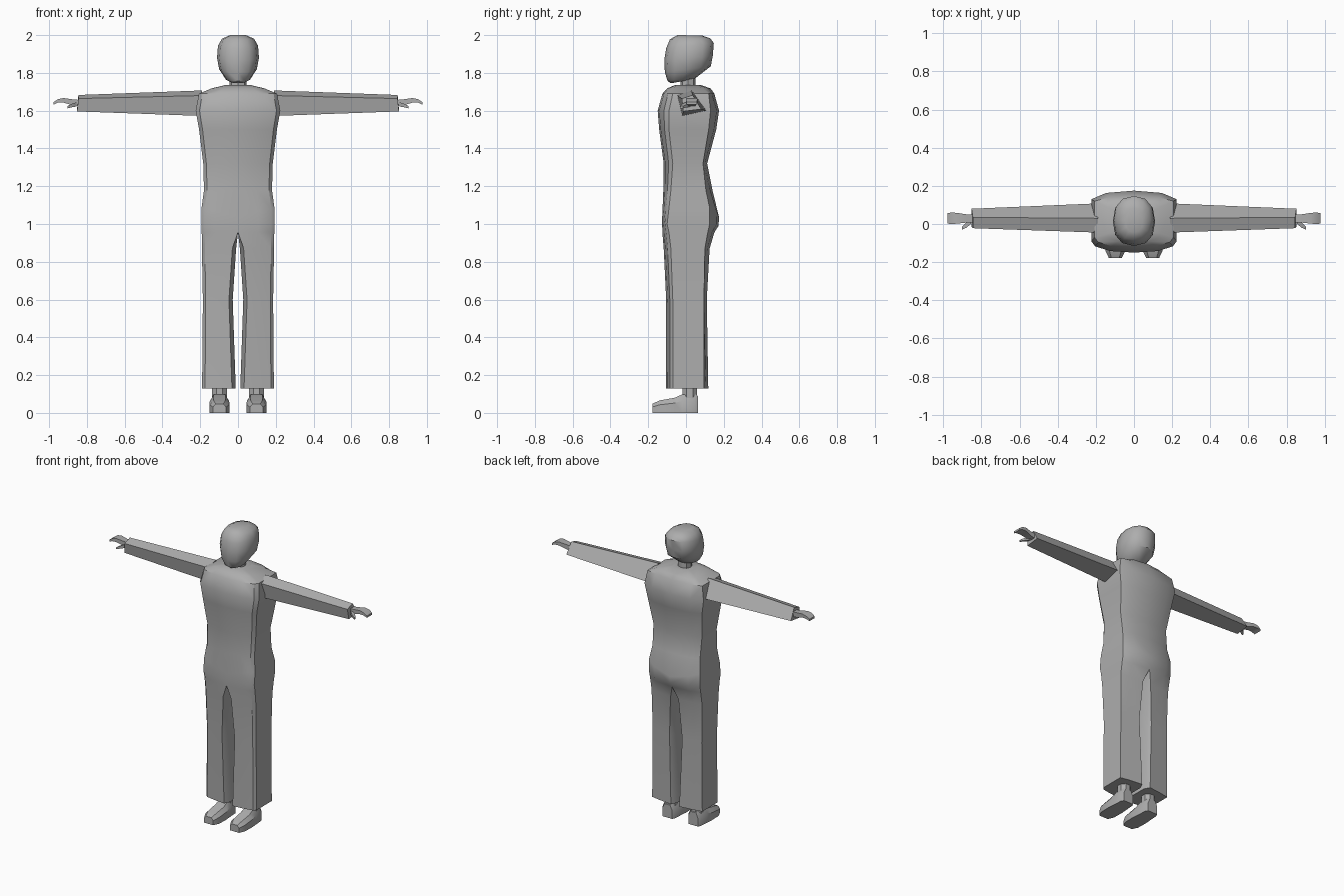
import bpy, bmesh, math

if "Cube" in bpy.data.objects:
    bpy.data.objects.remove(bpy.data.objects["Cube"])

grey = bpy.data.materials.new("plain_grey")
grey.diffuse_color = (0.42, 0.42, 0.42, 1)
grey.use_nodes = True
grey.node_tree.nodes["Principled BSDF"].inputs["Base Color"].default_value = grey.diffuse_color


def loft(name, rings, angle=30, mirror=True, cap=True, closed=None):
    """Skin a list of rings; closed(i) tells if band i joins last point to first."""
    bm = bmesh.new()
    vs = [[bm.verts.new(p) for p in r] for r in rings]
    n = len(rings[0])
    for i in range(len(rings) - 1):
        m = n if closed is None or closed(i) else n - 1
        for j in range(m):
            k = (j + 1) % n
            bm.faces.new((vs[i][j], vs[i][k], vs[i + 1][k], vs[i + 1][j]))
    if cap:
        bm.faces.new(vs[0])
        bm.faces.new(vs[-1])
    if mirror:  # mirrored half, welded on the centre plane
        geo = bm.verts[:] + bm.edges[:] + bm.faces[:]
        bmesh.ops.mirror(bm, geom=geo, axis='X', merge_dist=-1)
    bmesh.ops.remove_doubles(bm, verts=bm.verts, dist=0.0005)
    # drop the internal walls left on the centre plane
    inner = [f for f in bm.faces if all(abs(v.co.x) < 1e-4 for v in f.verts)]
    bmesh.ops.delete(bm, geom=inner, context='FACES')
    bmesh.ops.recalc_face_normals(bm, faces=bm.faces)
    me = bpy.data.meshes.new(name)
    bm.to_mesh(me)
    bm.free()
    ob = bpy.data.objects.new(name, me)
    bpy.context.collection.objects.link(ob)
    me.materials.append(grey)
    bpy.ops.object.select_all(action='DESELECT')
    ob.select_set(True)
    bpy.context.view_layer.objects.active = ob
    bpy.ops.object.shade_smooth_by_angle(angle=math.radians(angle))
    return ob


def body_ring(z, w, front, side_f, side_b, back, inner=0.0, dz=0.0):
    """Half outline: front centre, round the side, to back centre."""
    mid = inner + (w - inner) * 0.56
    edge = inner + (w - inner) * 0.91
    return [(inner, front, z - dz), (mid, front + 0.008, z - dz * 0.4),
            (edge, front * 0.45 + side_f * 0.55, z), (w, side_f, z),
            (w, side_b, z), (mid + 0.02, back - 0.012, z - dz * 0.4),
            (inner, back, z - dz)]


# Clothed body: collar, shoulders, chest, waist, hips, then split legs
body = [
    body_ring(1.735, 0.07, -0.06, -0.03, 0.05, 0.08),
    body_ring(1.718, 0.14, -0.10, -0.05, 0.09, 0.13),
    body_ring(1.69, 0.207, -0.125, -0.07, 0.12, 0.15),
    body_ring(1.60, 0.224, -0.15, -0.09, 0.13, 0.175),
    body_ring(1.50, 0.206, -0.142, -0.09, 0.12, 0.16),
    body_ring(1.32, 0.184, -0.118, -0.07, 0.09, 0.112),
    body_ring(1.18, 0.180, -0.12, -0.08, 0.105, 0.14),
    body_ring(1.085, 0.193, -0.126, -0.09, 0.125, 0.175, dz=0.05),
    body_ring(1.00, 0.193, -0.126, -0.10, 0.125, 0.172, dz=0.01),
    body_ring(0.955, 0.192, -0.125, -0.09, 0.115, 0.15),
    body_ring(0.87, 0.191, -0.118, -0.08, 0.10, 0.125, 0.010),
    body_ring(0.60, 0.186, -0.105, -0.07, 0.095, 0.11, 0.028),
    body_ring(0.13, 0.190, -0.105, -0.07, 0.095, 0.118, 0.012),
]
# leg rings: pull the inner corners in toward the leg for a rounded inseam
for r in body[-3:]:
    x, y, z = r[0]
    r[0] = (x + 0.02, y, z)
    x, y, z = r[-1]
    r[-1] = (x + 0.02, y, z)
for r in body:  # inseam points, on the centre line above the crotch
    z = r[0][2]
    if z < 0.9:
        x = r[0][0] - 0.02
        r += [(x, 0.08, z), (x, -0.06, z)]
    else:
        r += [(0, r[6][1] * 0.7, z), (0, r[0][1] * 0.6, z)]
loft("clothed_body", body, 32)


# Head: rings tilted between a front point and a back point
def head_ring(yf, zf, yb, zb, w, n=12):
    pts = []
    for i in range(n):
        a = 2 * math.pi * i / n
        c, s = math.cos(a), math.sin(a)
        c = math.copysign(abs(c) ** 0.85, c)
        s = math.copysign(abs(s) ** 0.85, s)
        t = (1 - c) / 2
        pts.append((w * s, yf + (yb - yf) * t, zf + (zb - zf) * t))
    return pts


loft("head", [
    head_ring(-0.045, 2.0, 0.085, 1.998, 0.045),
    head_ring(-0.085, 1.978, 0.128, 1.983, 0.085),
    head_ring(-0.105, 1.93, 0.147, 1.958, 0.106),
    head_ring(-0.115, 1.87, 0.142, 1.89, 0.111),
    head_ring(-0.112, 1.805, 0.131, 1.835, 0.100),
    head_ring(-0.098, 1.757, 0.05, 1.772, 0.064),
    head_ring(-0.08, 1.745, 0.03, 1.765, 0.04),
], 40, mirror=False)

# Neck
loft("neck", [head_ring(-0.03, z, 0.05, z, 0.045, 8) for z in (1.80, 1.71)],
     30, mirror=False)

# Sleeves: four-sided tapering tubes
sleeve = [
    [(0.19, -0.045, 1.68), (0.19, 0.03, 1.707), (0.19, 0.108, 1.60), (0.19, -0.02, 1.572)],
    [(0.845, -0.022, 1.664), (0.845, 0.035, 1.683), (0.852, 0.08, 1.608), (0.852, -0.015, 1.596)],
]
loft("sleeves", sleeve, 30)


def box_ring(x, y0, y1, z0, z1):
    return [(x, y0, z0), (x, y1, z0), (x, y1, z1), (x, y0, z1)]


# Hands: wrist, palm and drooping fingers
loft("hands", [
    box_ring(0.82, 0.01, 0.05, 1.62, 1.655),
    box_ring(0.875, 0.008, 0.05, 1.628, 1.66),
    box_ring(0.925, 0.002, 0.058, 1.643, 1.667),
    box_ring(0.955, 0.0, 0.06, 1.642, 1.66),
    box_ring(0.977, 0.002, 0.058, 1.632, 1.645),
], 30)
loft("thumbs", [
    box_ring(0.855, 0.0, 0.025, 1.622, 1.645),
    box_ring(0.88, -0.02, 0.008, 1.618, 1.636),
    box_ring(0.903, -0.03, -0.015, 1.612, 1.624),
], 30)


# Shoes: rings from toe to heel, with bevelled top corners
def shoe_ring(y, w, top):
    c = 0.098
    return [(c - w, y, 0), (c - w, y, top * 0.65), (c - w * 0.6, y, top),
            (c + w * 0.6, y, top), (c + w, y, top * 0.65), (c + w, y, 0)]


loft("shoes", [
    shoe_ring(-0.178, 0.034, 0.048),
    shoe_ring(-0.14, 0.052, 0.066),
    shoe_ring(-0.06, 0.054, 0.08),
    shoe_ring(-0.02, 0.050, 0.098),
    shoe_ring(0.045, 0.046, 0.10),
    shoe_ring(0.063, 0.036, 0.09),
], 30)


# Ankles running up inside the trouser legs
def ankle_ring(z, r):
    return [(0.098 + r * math.cos(a), 0.02 + r * math.sin(a), z)
            for a in (math.pi * (i + 0.5) / 4 for i in range(8))]


loft("ankles", [ankle_ring(0.05, 0.044), ankle_ring(0.11, 0.042),
                ankle_ring(0.16, 0.042)], 30)
